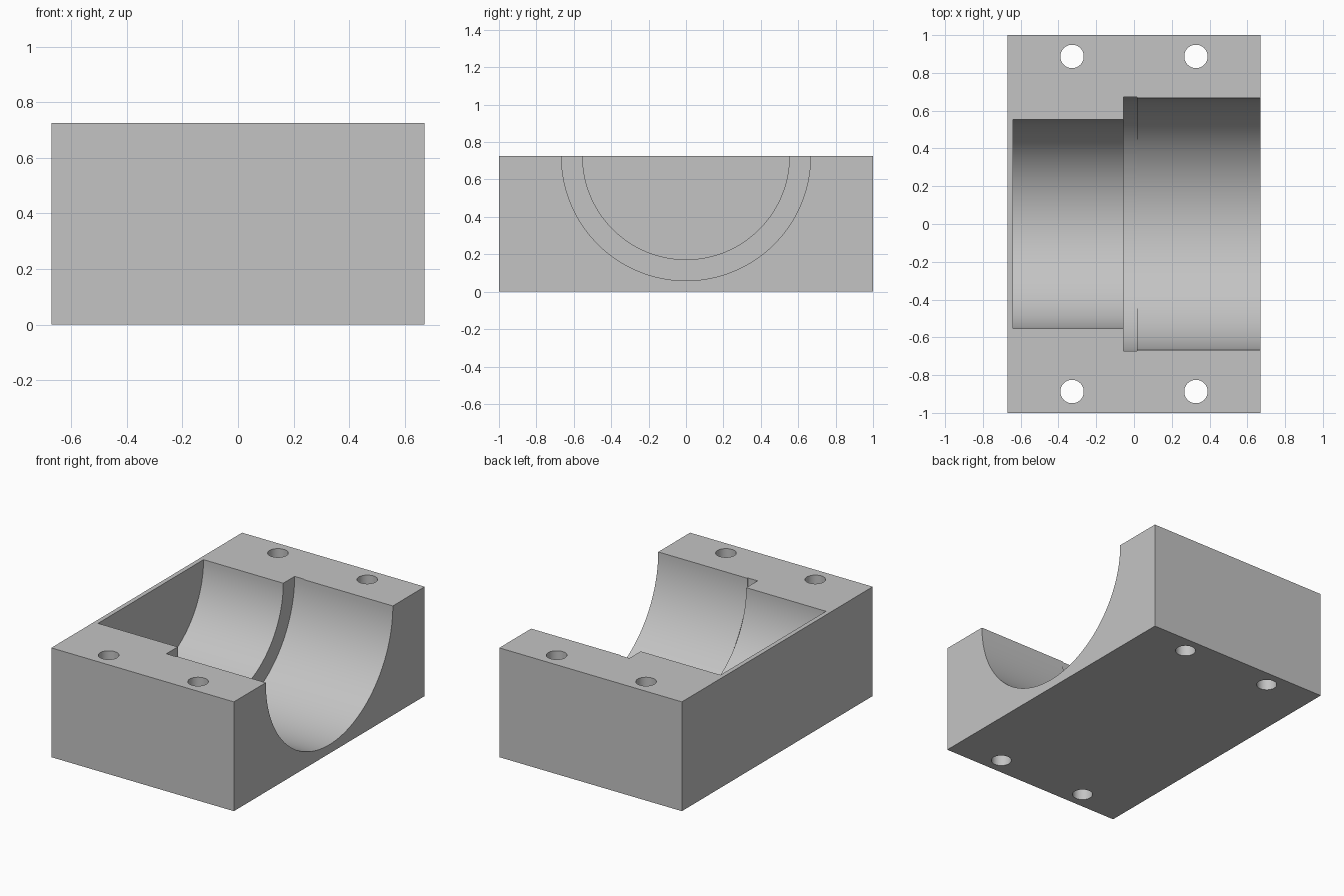
import bpy, bmesh, math
from mathutils import Matrix, Vector

if "Cube" in bpy.data.objects:
    bpy.data.objects.remove(bpy.data.objects["Cube"])

HX, HY, H = 0.67, 1.0, 0.725      # half length, half width, height


def add_object(name, bm):
    bmesh.ops.recalc_face_normals(bm, faces=bm.faces[:])
    mesh = bpy.data.meshes.new(name)
    bm.to_mesh(mesh)
    bm.free()
    obj = bpy.data.objects.new(name, mesh)
    bpy.context.collection.objects.link(obj)
    return obj


# Solid rectangular block
bm = bmesh.new()
bmesh.ops.create_cube(bm, size=1, matrix=Matrix.Translation((0, 0, H / 2))
                      @ Matrix.Diagonal((2 * HX, 2 * HY, H, 1)))
block = add_object("bearing_block", bm)
grey = bpy.data.materials.new("plain grey")
grey.diffuse_color = (0.55, 0.55, 0.55, 1)
grey.use_nodes = True
grey.node_tree.nodes["Principled BSDF"].inputs["Base Color"].default_value = grey.diffuse_color
block.data.materials.append(grey)

# Stepped bore: small seat, shallow relief groove, large open seat
profile = [(-0.64, 0), (-0.64, 0.553), (-0.055, 0.553), (-0.055, 0.672),
           (0.015, 0.672), (0.015, 0.666), (0.8, 0.666), (0.8, 0)]
bm = bmesh.new()
verts = [bm.verts.new((x, 0, H - r)) for x, r in profile]
edges = [bm.edges.new(pair) for pair in zip(verts, verts[1:])]
bmesh.ops.spin(bm, geom=verts + edges, cent=(0, 0, H), axis=(1, 0, 0),
               angle=math.tau, steps=128)
bmesh.ops.remove_doubles(bm, verts=bm.verts[:], dist=1e-4)
cutters = [add_object("bore_cutter", bm)]

# Four vertical bolt holes
bm = bmesh.new()
for sx in (-1, 1):
    for sy in (-1, 1):
        bmesh.ops.create_cone(bm, cap_ends=True, segments=48, radius1=0.062,
                              radius2=0.062, depth=1.2,
                              matrix=Matrix.Translation((sx * 0.328, sy * 0.887, H / 2)))
cutters.append(add_object("bolt_hole_cutter", bm))

# Cut the bore and holes, then remove the cutters
bpy.context.view_layer.objects.active = block
block.select_set(True)
for cutter in cutters:
    mod = block.modifiers.new(cutter.name, 'BOOLEAN')
    mod.operation = 'DIFFERENCE'
    mod.solver = 'EXACT'
    mod.object = cutter
    bpy.ops.object.modifier_apply(modifier=mod.name)
    bpy.data.objects.remove(cutter)

bpy.ops.object.shade_smooth_by_angle(angle=math.radians(30))
